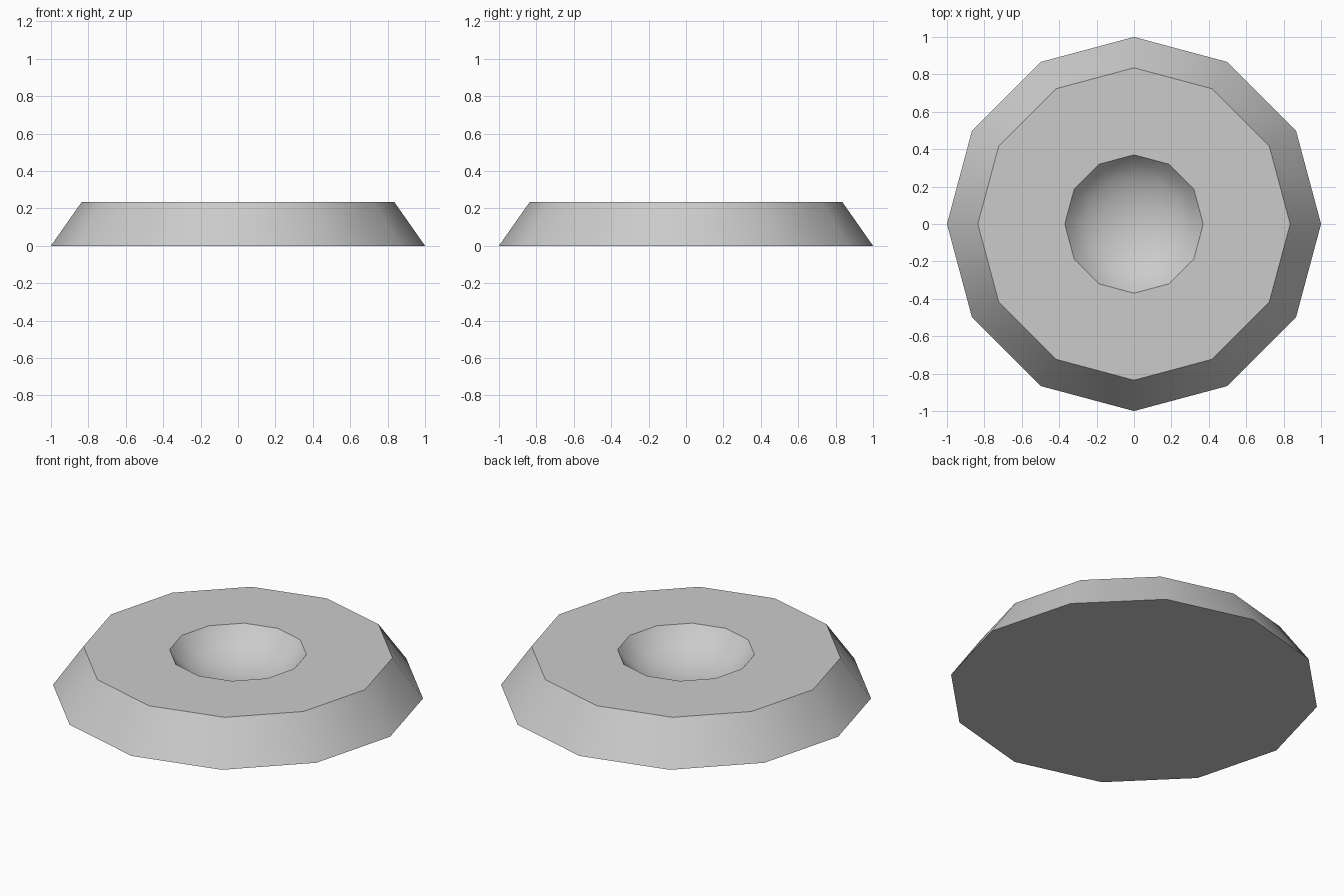
import bpy, bmesh, math

if "Cube" in bpy.data.objects:
    bpy.data.objects.remove(bpy.data.objects["Cube"])

SIDES = 12
TOP = 0.235

# Profile from base edge, up the sloping side, across the flat rim
profile = [(1.0, 0.0), (0.835, TOP), (0.37, TOP)]

# Rounded bowl sunk into the top
DEPTH = 0.165
START = math.radians(20)
for i in range(1, 5):
    a = START + (math.pi / 2 - START) * i / 5
    r = 0.37 * math.cos(a) / math.cos(START)
    z = TOP - DEPTH * (math.sin(a) - math.sin(START)) / (1 - math.sin(START))
    profile.append((r, z))

bm = bmesh.new()
rings = [[bm.verts.new((r * math.cos(2 * math.pi * k / SIDES),
                        r * math.sin(2 * math.pi * k / SIDES), z))
          for k in range(SIDES)] for r, z in profile]
for lower, upper in zip(rings, rings[1:]):
    for k in range(SIDES):
        n = (k + 1) % SIDES
        bm.faces.new((lower[k], lower[n], upper[n], upper[k]))

# Flat underside and centre of the bowl
bm.faces.new(rings[0][::-1])
centre = bm.verts.new((0, 0, TOP - DEPTH))
for k in range(SIDES):
    bm.faces.new((rings[-1][k], rings[-1][(k + 1) % SIDES], centre))
bmesh.ops.recalc_face_normals(bm, faces=bm.faces)

mesh = bpy.data.meshes.new("dished_base")
bm.to_mesh(mesh)
bm.free()
base = bpy.data.objects.new("dished_base", mesh)
bpy.context.collection.objects.link(base)

# Smooth sides and bowl, crisp rims
bpy.context.view_layer.objects.active = base
base.select_set(True)
bpy.ops.object.shade_smooth_by_angle(angle=math.radians(32))
